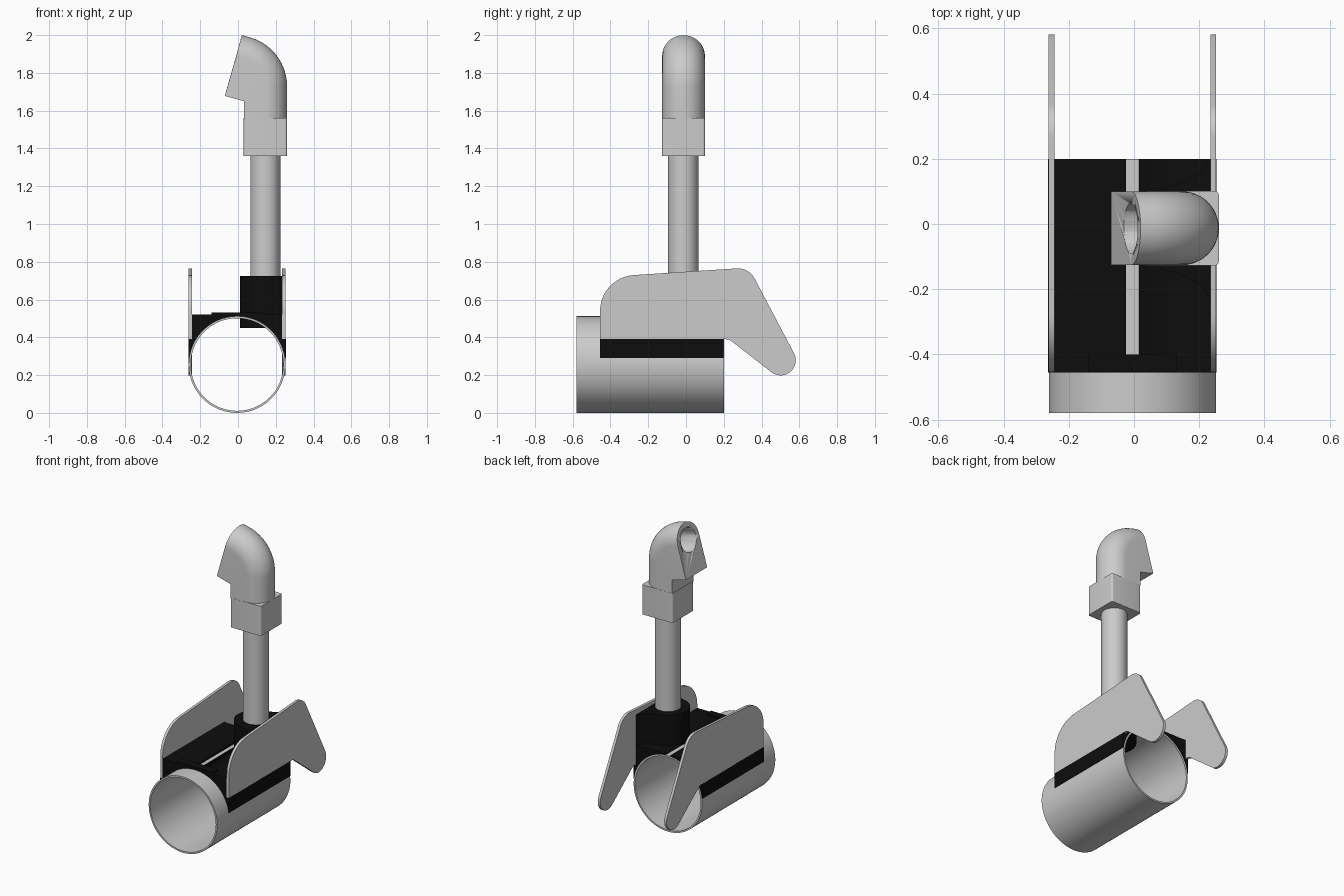
import bpy, bmesh
from math import sin, cos, pi, radians, sqrt, asin
from mathutils import Vector

if "Cube" in bpy.data.objects:
    bpy.data.objects.remove(bpy.data.objects["Cube"])

black = bpy.data.materials.new("black_plastic")
black.diffuse_color = (0.004, 0.004, 0.004, 1)
black.use_nodes = True
black.node_tree.nodes["Principled BSDF"].inputs["Base Color"].default_value = black.diffuse_color


def finish(name, bm, mat=None):
    bmesh.ops.recalc_face_normals(bm, faces=bm.faces)
    me = bpy.data.meshes.new(name)
    bm.to_mesh(me)
    bm.free()
    ob = bpy.data.objects.new(name, me)
    bpy.context.collection.objects.link(ob)
    if mat:
        me.materials.append(mat)
    bpy.ops.object.select_all(action='DESELECT')
    bpy.context.view_layer.objects.active = ob
    ob.select_set(True)
    bpy.ops.object.shade_smooth_by_angle(angle=radians(35))
    return ob


def extrude(name, loop, axis, a, b, mat=None):
    """Prism from a 2D loop; the two other axes keep their x, y, z order."""
    def put(p, t):
        v = list(p)
        v.insert('xyz'.index(axis), t)
        return v
    bm = bmesh.new()
    lo = [bm.verts.new(put(p, a)) for p in loop]
    hi = [bm.verts.new(put(p, b)) for p in loop]
    bm.faces.new(lo)
    bm.faces.new(hi)
    n = len(loop)
    for i in range(n):
        j = (i + 1) % n
        bm.faces.new((lo[i], lo[j], hi[j], hi[i]))
    return finish(name, bm, mat)


def rounded(corners, steps=12):
    """Polygon of (u, v, radius) corners with true arc fillets."""
    out = []
    n = len(corners)
    for i, (u, v, r) in enumerate(corners):
        p = Vector((u, v))
        if r == 0:
            out.append(p)
            continue
        d1 = (Vector(corners[i - 1][:2]) - p).normalized()
        d2 = (Vector(corners[(i + 1) % n][:2]) - p).normalized()
        half = d1.angle(d2) / 2
        c = p + (d1 + d2).normalized() * (r / sin(half))
        s = p + d1 * (r * cos(half) / sin(half)) - c
        e = p + d2 * (r * cos(half) / sin(half)) - c
        sweep = s.angle_signed(e)
        for k in range(steps + 1):
            t = -sweep * k / steps
            out.append(c + Vector((s.x * cos(t) - s.y * sin(t), s.x * sin(t) + s.y * cos(t))))
    return out


def rect(x0, x1, y0, y1, r=0):
    return rounded([(x0, y0, r), (x1, y0, r), (x1, y1, r), (x0, y1, r)], 5)


def circle(cx, cy, r, n=64):
    return [(cx + r * cos(2 * pi * i / n), cy + r * sin(2 * pi * i / n)) for i in range(n)]


def cut(ob, cutter):
    m = ob.modifiers.new("cut", 'BOOLEAN')
    m.operation = 'DIFFERENCE'
    m.solver = 'EXACT'
    m.object = cutter
    bpy.context.view_layer.objects.active = ob
    bpy.ops.object.modifier_apply(modifier=m.name)
    bpy.data.objects.remove(cutter)


CX, R = -0.005, 0.256

# Open main tube
bm = bmesh.new()
rings = [[bm.verts.new((x, y, z)) for x, z in circle(CX, R, r, 96)]
         for r, y in ((R, -0.58), (R, 0.2), (R - 0.011, 0.2), (R - 0.011, -0.58))]
for k in range(4):
    A, B = rings[k], rings[(k + 1) % 4]
    for i in range(96):
        j = (i + 1) % 96
        bm.faces.new((A[i], A[j], B[j], B[i]))
finish("main_tube", bm)

# Black saddle hugging the tube, slotted along its crown
inner = R - 0.003
a0 = asin((0.29 - R) / inner)
arc = [(CX + inner * cos(a0 + (pi - 2 * a0) * i / 48), R + inner * sin(a0 + (pi - 2 * a0) * i / 48))
       for i in range(49)]
side = [(0.258, 0.29), (0.258, 0.39), (0.239, 0.39), (0.239, 0.521)]
outline = [(CX - x, z) for x, z in side] + [(CX + x, z) for x, z in reversed(side)]
saddle = extrude("saddle", arc + outline, 'y', -0.455, 0.199, black)
cut(saddle, extrude("slot_cutter", rect(-0.025, 0.015, -0.4, 0.4), 'z', 0.4, 0.7))
extrude("saddle_front_bridge", rect(-0.14, 0.13, -0.453, -0.4), 'z', 0.515, 0.531, black)

# Pair of side plates with a drooping rear tip
plate = rounded([(-0.455, 0.39, 0), (-0.455, 0.718, 0.19), (0.333, 0.769, 0.1),
                 (0.7456, -0.014, 0.08), (0.228, 0.39, 0.06)])
for s, label in ((-1, "left"), (1, "right")):
    extrude(label + "_side_plate", plate, 'x', CX + s * 0.239, CX + s * 0.257)

# Round post socket flaring out to the right plate
PX, PY = 0.145, -0.015
flare = [(0.235, 0.199), (0.205, 0.16), (0.165, 0.132), (0.125, 0.119)]
back = [(PX + 0.135 * cos(radians(a)), PY + 0.135 * sin(radians(a))) for a in range(105, 256, 6)]
front = [(x, 2 * PY - y) for x, y in reversed(flare)]
extrude("post_socket", flare + back + front, 'z', 0.45, 0.725, black)

# Upright post and elbow collar
extrude("post", circle(PX, PY, 0.08), 'z', 0.6, 1.4)
extrude("elbow_collar", rect(0.03, 0.26, -0.127, 0.101, 0.012), 'z', 1.36, 1.56)

# Elbow: round on the outside of the bend, square on the inside
r, EY, bend = 0.113, -0.013, 75
bm = bmesh.new()
frames = [(0, 1.555, 0, (0.033, 1.555)), (0, 1.65, 0, (0.033, 1.65))]
N = 20
for k in range(N + 1):
    t = 0.9 * (k + 1) / (N + 1)
    frames.append((bend * k / N, 1.728, 0, (0.033 - 0.103 * t, 1.65 + 0.028 * t)))
frames.append((bend, 1.728, 0.041, (-0.07, 1.678)))
loops = []
for ang, z0, push, (ix, iz) in frames:
    n = Vector((cos(radians(ang)), 0, sin(radians(ang))))
    d = Vector((-n.z, 0, n.x))
    c = Vector((-0.01, EY, z0)) + n * 0.157 + d * push
    ring = [c + n * (r * cos(pi * (i / 24 - 0.5))) + Vector((0, r * sin(pi * (i / 24 - 0.5)), 0))
            for i in range(25)]
    ring += [Vector((ix, EY + r, iz)), Vector((ix, EY - r, iz))]
    loops.append([bm.verts.new(p) for p in ring])
for A, B in zip(loops, loops[1:]):
    for i in range(27):
        j = (i + 1) % 27
        bm.faces.new((A[i], A[j], B[j], B[i]))
bm.faces.new(loops[0])
bm.faces.new(loops[-1])
elbow = finish("elbow", bm)

# Bore in the elbow mouth
bore = extrude("bore_cutter", circle(0, 0, 0.078, 48), 'z', -0.15, 0.1)
bore.rotation_euler = (0, radians(-bend), 0)
bore.location = c
bpy.context.view_layer.update()
cut(elbow, bore)
